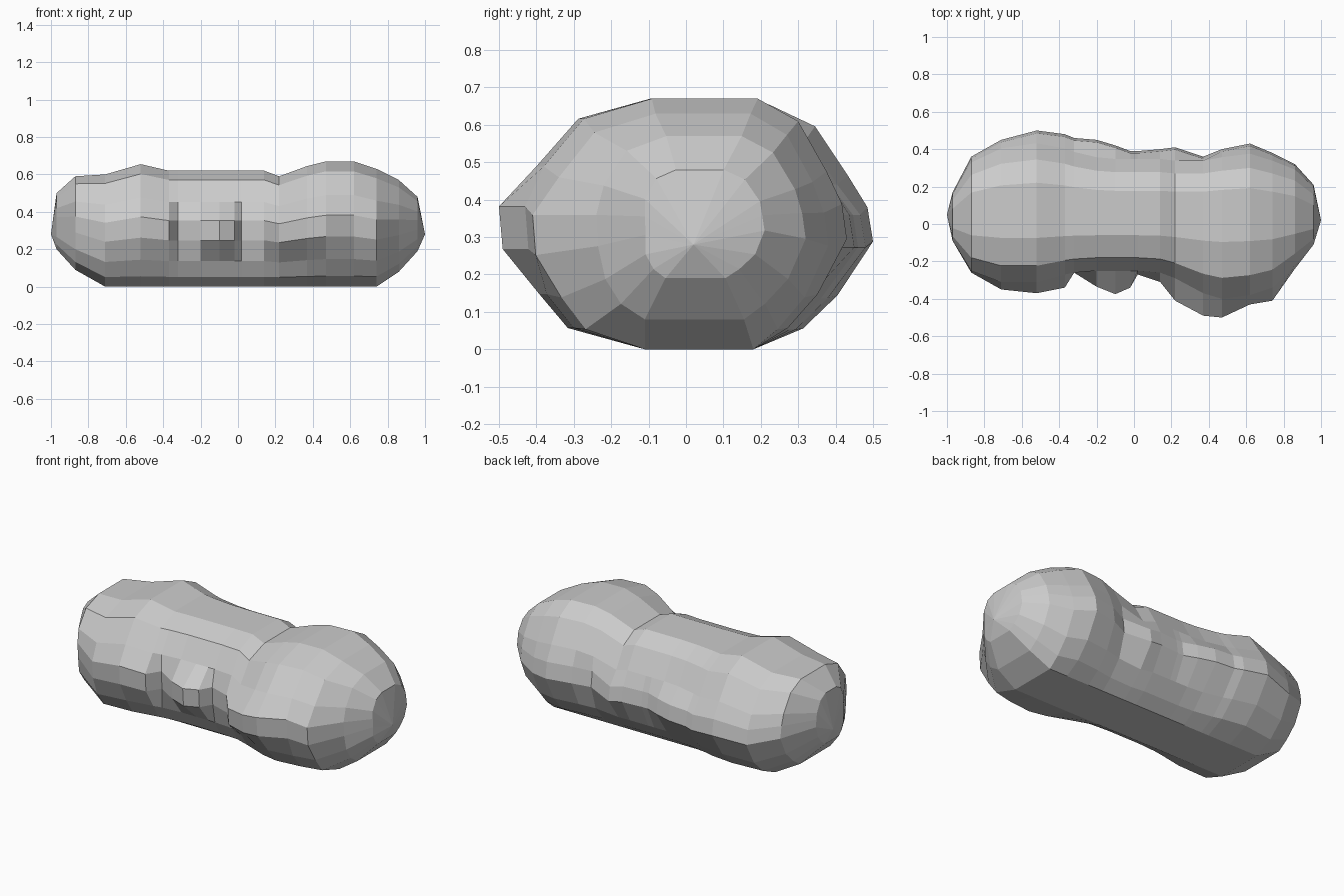
import bpy, bmesh

# Stations along the body:
# x, front bulge, front body, back bulge, back body, top z, bottom z
STATIONS = [
    (-0.97, .09, .09, .17, .17, .50, .20),
    (-0.87, .26, .25, .36, .35, .59, .09),
    (-0.71, .35, .31, .45, .43, .60, .00),
    (-0.52, .37, .31, .50, .46, .655, .00),
    (-0.37, .34, .27, .48, .43, .62, .00),
    (-0.32, .26, .26, .46, .41, .62, .00),
    (-0.20, .335, .25, .45, .38, .62, .00),
    (-0.10, .375, .25, .42, .37, .62, .00),
    (-0.02, .34, .25, .39, .37, .62, .00),
    (0.02, .27, .25, .39, .37, .62, .00),
    (0.14, .31, .26, .40, .37, .62, .00),
    (0.22, .41, .29, .41, .36, .59, .00),
    (0.37, .49, .37, .36, .36, .645, .00),
    (0.47, .50, .40, .40, .38, .67, .00),
    (0.62, .43, .38, .43, .40, .67, .00),
    (0.74, .41, .34, .38, .36, .63, .00),
    (0.86, .24, .22, .32, .31, .57, .08),
    (0.96, .11, .11, .21, .21, .48, .19),
]


def ring(x, ff, fg, bb, bg, zt, zb):
    """Closed faceted cross-section: front side upward, then back side downward."""
    h = zt - zb
    pts = [
        (-min(.11, .5 * fg), 0), (-.79 * fg, .085), (-.98 * fg, .22),
        (-.98 * ff, .40), (-ff, .57), (-1.0 * fg, .73), (-.72 * fg, .92), (-.24 * fg, 1),
        (.48 * bg, 1), (.75 * bg, .91), (.94 * bg, .71),
        (.97 * bb, .58), (bb, .44), (.88 * bg, .22), (.68 * bg, .085), (min(.18, .5 * bg), 0),
    ]
    return [(x, y, zb + w * h) for y, w in pts]


# Faceted peanut-shaped body, lofted through the stations
bm = bmesh.new()
rings = [[bm.verts.new(p) for p in ring(*s)] for s in STATIONS]
n = len(rings[0])
for a, b in zip(rings, rings[1:]):
    for i in range(n):
        j = (i + 1) % n
        bm.faces.new((a[i], a[j], b[j], b[i]))

# Blunt pointed ends
for loop, tip in ((rings[0], (-1, .05, .28)), (rings[-1], (1, .02, .28))):
    v = bm.verts.new(tip)
    for i in range(n):
        bm.faces.new((loop[i], loop[(i + 1) % n], v))

bmesh.ops.recalc_face_normals(bm, faces=bm.faces[:])
mesh = bpy.data.meshes.new("body")
bm.to_mesh(mesh)
bm.free()
body = bpy.data.objects.new("body", mesh)
bpy.context.collection.objects.link(body)
